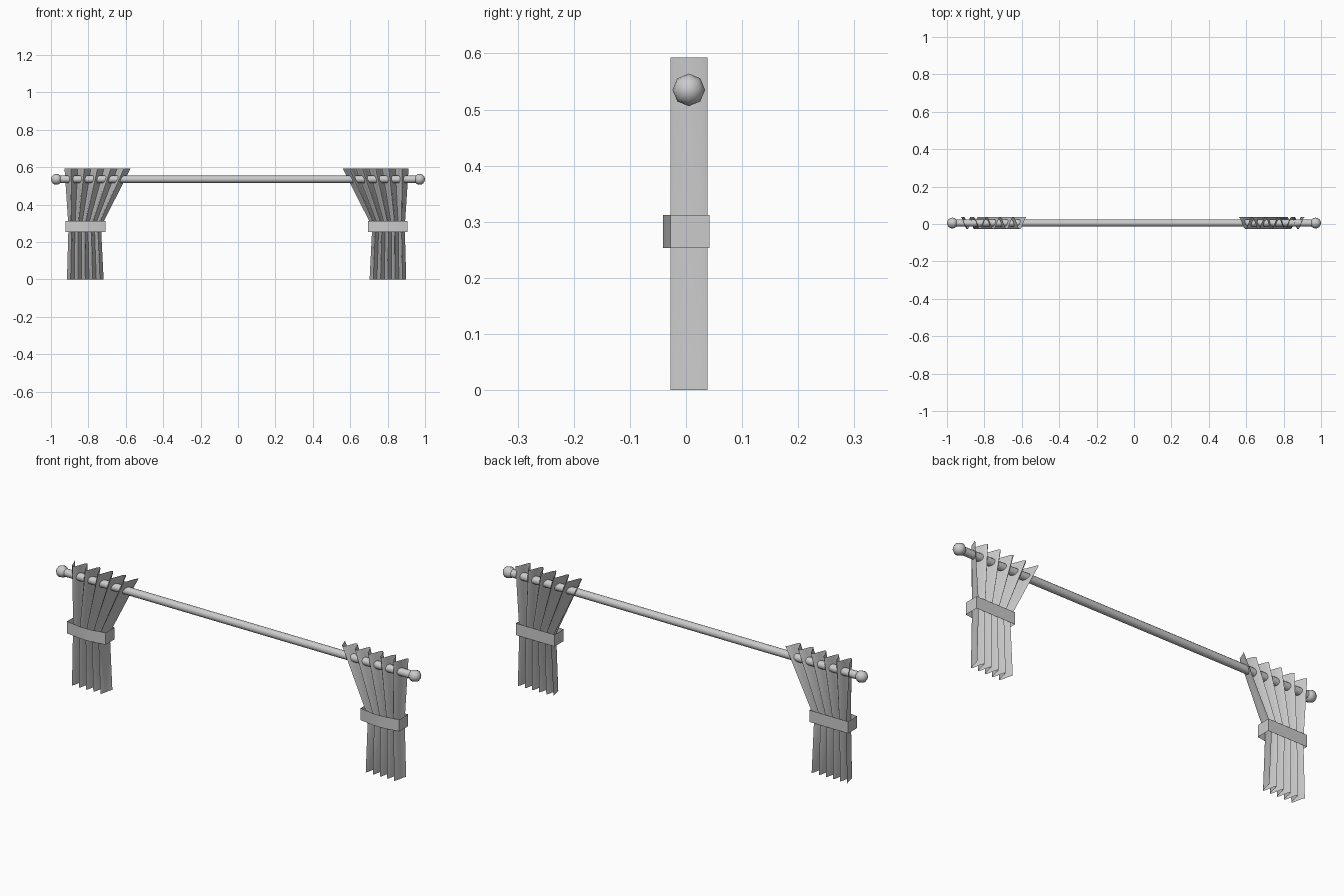
import bpy, bmesh, math

if "Cube" in bpy.data.objects:
    bpy.data.objects.remove(bpy.data.objects["Cube"])

ROD_Y, ROD_Z = 0.005, 0.535
FOLDS, STEPS = 5, 8


def finish(name, bm, angle=60):
    bmesh.ops.recalc_face_normals(bm, faces=bm.faces)
    mesh = bpy.data.meshes.new(name)
    bm.to_mesh(mesh)
    bm.free()
    ob = bpy.data.objects.new(name, mesh)
    bpy.context.collection.objects.link(ob)
    bpy.ops.object.select_all(action='DESELECT')
    ob.select_set(True)
    bpy.context.view_layer.objects.active = ob
    bpy.ops.object.shade_smooth_by_angle(angle=math.radians(angle))
    return ob


def loft(name, rows, closed=False, angle=60):
    bm = bmesh.new()
    grid = [[bm.verts.new(p) for p in row] for row in rows]
    n = len(rows[0])
    for a, b in zip(grid, grid[1:]):
        for i in range(n if closed else n - 1):
            j = (i + 1) % n
            bm.faces.new((a[i], a[j], b[j], b[i]))
    return finish(name, bm, angle)


# Rod
bpy.ops.mesh.primitive_cylinder_add(vertices=12, radius=0.019, depth=1.92,
                                    location=(0, ROD_Y, ROD_Z), rotation=(0, math.pi / 2, 0))
rod = bpy.context.object
rod.name = "curtain_rod"
bpy.ops.object.shade_smooth_by_angle(angle=math.radians(50))

# Curtain levels: height, outer edge, inner edge (distance from the centre)
LEVELS = [(0.0, 0.907, 0.711), (0.28, 0.899, 0.725), (0.593, 0.920, 0.567)]
# Tieback outline: a flat back and a gently bulging front
BAND = [(0.915, 0.042), (0.915, -0.028), (0.832, -0.041),
        (0.782, -0.041), (0.702, -0.028), (0.702, 0.042)]

for side, label in ((-1, "left"), (1, "right")):
    shift = -0.0075

    # End ball
    bpy.ops.mesh.primitive_uv_sphere_add(segments=8, ring_count=8, radius=0.029,
                                         location=(side * 0.971, ROD_Y, ROD_Z),
                                         rotation=(0, math.pi / 2, 0))
    ball = bpy.context.object
    ball.name = label + "_finial"
    bpy.ops.object.shade_smooth_by_angle(angle=math.radians(60))

    # Pleated cloth gathered at the waist
    rows = []
    n = FOLDS * STEPS
    for z, outer, inner in LEVELS:
        rows.append([(side * (outer + (inner - outer) * i / n) + shift,
                      0.005 + 0.033 * math.cos(2 * math.pi * i / STEPS), z)
                     for i in range(n + 1)])
    loft(label + "_curtain", rows, angle=80)

    # Tieback band
    loft(label + "_tieback",
         [[(side * x + shift, y, z) for x, y in BAND] for z in (0.253, 0.312)],
         closed=True, angle=30)
